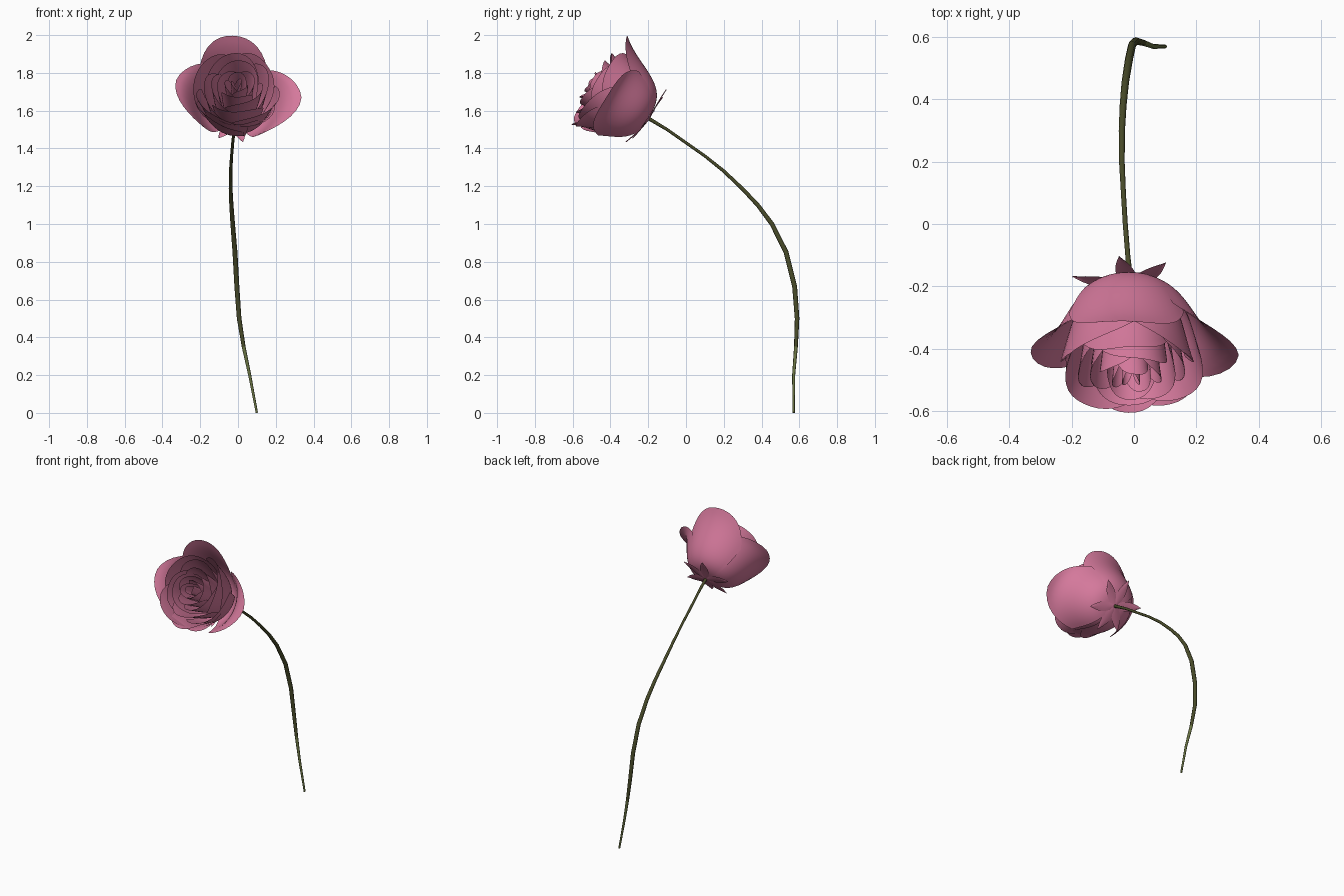
import bpy, math, random
from mathutils import Vector

if "Cube" in bpy.data.objects:
    bpy.data.objects.remove(bpy.data.objects["Cube"])

random.seed(4)


def material(name, rgb):
    m = bpy.data.materials.new(name)
    m.diffuse_color = (*rgb, 1)
    m.use_nodes = True
    m.node_tree.nodes["Principled BSDF"].inputs["Base Color"].default_value = m.diffuse_color
    return m


PINK = material("rose pink", (0.66, 0.19, 0.33))
DARK = material("dark stem green", (0.065, 0.07, 0.022))
LIGHT = material("light stem green", (0.14, 0.17, 0.055))

# Flower frame: base point, sideways, up and facing axes
BASE = Vector((-0.01, -0.2, 1.56))
AX, AY, AZ = Vector((1, 0, 0)), Vector((0, 0.53, 0.848)), Vector((0, -0.848, 0.53))


def place(r, phi, z):
    return BASE + AX * (r * math.cos(phi)) + AY * (r * math.sin(phi)) + AZ * z


def sheet(name, fn, nu, nv, mats, thick=0.0):
    """Grid surface from fn(u, v), u in -1..1, v in 0..1."""
    verts = [fn(-1 + 2 * i / nu, j / nv) for j in range(nv + 1) for i in range(nu + 1)]
    n = nu + 1
    faces = [(j * n + i, j * n + i + 1, (j + 1) * n + i + 1, (j + 1) * n + i)
             for j in range(nv) for i in range(nu)]
    me = bpy.data.meshes.new(name)
    me.from_pydata(verts, [], faces)
    for m in mats:
        me.materials.append(m)
    me.shade_smooth()
    ob = bpy.data.objects.new(name, me)
    bpy.context.collection.objects.link(ob)
    if thick:
        mod = ob.modifiers.new("thickness", "SOLIDIFY")
        mod.thickness, mod.offset, mod.use_rim = thick, -1, False
    return ob


def petal(name, phi, half, R, H, flare, drop, sweep=100, lap=0.04, rounding=0.3, power=2.5):
    phi, half = math.radians(phi), math.radians(half)
    top = 1 - math.cos(math.radians(sweep))
    k, ph = random.uniform(0.006, 0.014), random.uniform(0, 6)

    def fn(u, v):
        t = 0.03 + 0.97 * v * (1 - rounding * abs(u) ** power)
        a = math.radians(sweep) * t
        r = R * math.sin(a) ** 0.65 * (1 + lap * u)
        r += flare * t ** 5 + k * t ** 4 * math.sin(3 * u + ph) * min(1, R / 0.15)
        z = H * (1 - math.cos(a)) / top - drop * t ** 6
        return place(r, phi + u * half, z)
    return sheet(name, fn, 16, 18, [PINK], 0.002)


# Outer petals: angle, half width, bowl radius, height, flare, droop, and tip shape
outer = [(93, 53, 0.225, 0.325, 0.085, 0.0, 100, 0.04, 0.3, 2.5),
         (168, 58, 0.225, 0.33, 0.095, 0.06, 100, 0.04, 0.3, 1.6),
         (-4, 58, 0.225, 0.325, 0.12, 0.08, 100, -0.04, 0.3, 1.6),
         (232, 50, 0.195, 0.32, 0.05, 0.03),
         (300, 52, 0.19, 0.325, 0.06, 0.02),
         (268, 45, 0.183, 0.335, 0.055, 0.01)]
for i, p in enumerate(outer):
    petal(f"outer_petal_{i + 1}", *p)

# Inner rows: count, start angle, half width, radius, height, flare, sweep
rows = [(4, 45, 58, 0.185, 0.33, 0.045, 104),
        (4, 5, 60, 0.15, 0.338, 0.035, 108),
        (3, 75, 74, 0.115, 0.345, 0.028, 112),
        (3, 20, 76, 0.08, 0.357, 0.02, 115),
        (3, 70, 78, 0.05, 0.37, 0.014, 115),
        (2, 10, 105, 0.024, 0.372, 0.006, 112)]
for j, (n, start, half, R, H, flare, sweep) in enumerate(rows):
    for i in range(n):
        petal(f"inner_petal_{j + 1}_{i + 1}", start + 360 * i / n + random.uniform(-7, 7),
              half, R * random.uniform(0.97, 1.03), H + random.uniform(-0.012, 0.012),
              flare, 0.0, sweep, lap=0.09, rounding=0.2)

# Sepals: narrow pointed leaves spreading behind the bowl
for i, (phi, length, lift) in enumerate([(50, 0.17, 0.0), (102, 0.18, 0.005), (165, 0.19, 0.0),
                                         (235, 0.16, 0.02), (282, 0.17, 0.04), (340, 0.17, 0.01)]):
    def sepal(u, v, phi=math.radians(phi), length=length, lift=lift):
        w = 0.03 * math.sin(math.pi * (0.12 + 0.88 * v)) ** 0.9 if v < 1 else 0
        r = 0.004 + length * v
        z = -0.008 + lift * v * v + 0.004 * math.sin(math.pi * v) + 0.003 * u * u
        return place(r, phi, z) + (AY * math.cos(phi) - AX * math.sin(phi)) * (w * u)
    sheet(f"sepal_{i + 1}", sepal, 4, 10, [PINK], 0.002)

# Stem: tapered tube along a bent path (x, y, z, radius)
path = [(0.10, 0.57, 0, 0.006), (0.062, 0.57, 0.2, 0.008), (0.03, 0.582, 0.35, 0.010),
        (0.006, 0.588, 0.5, 0.012), (-0.006, 0.575, 0.67, 0.013), (-0.016, 0.53, 0.85, 0.013),
        (-0.028, 0.455, 1.0, 0.012), (-0.035, 0.38, 1.1, 0.011), (-0.039, 0.3, 1.185, 0.010),
        (-0.039, 0.2, 1.28, 0.009), (-0.034, 0.1, 1.36, 0.008), (-0.028, 0, 1.43, 0.008),
        (-0.02, -0.1, 1.5, 0.008), (-0.01, -0.205, 1.563, 0.010)]
pts = [Vector(p[:3]) for p in path]


def stem_point(u, v):
    i = round(v * (len(pts) - 1))
    d = (pts[min(i + 1, len(pts) - 1)] - pts[max(i - 1, 0)]).normalized()
    s = (AX - d * AX.dot(d)).normalized()
    a = math.pi * u
    return pts[i] + (s * math.cos(a) + d.cross(s) * math.sin(a)) * path[i][3]


stem = sheet("stem", stem_point, 8, len(pts) - 1, [DARK, LIGHT])
for f in stem.data.polygons:
    f.material_index = 1 if f.center.z < 0.36 else 0
